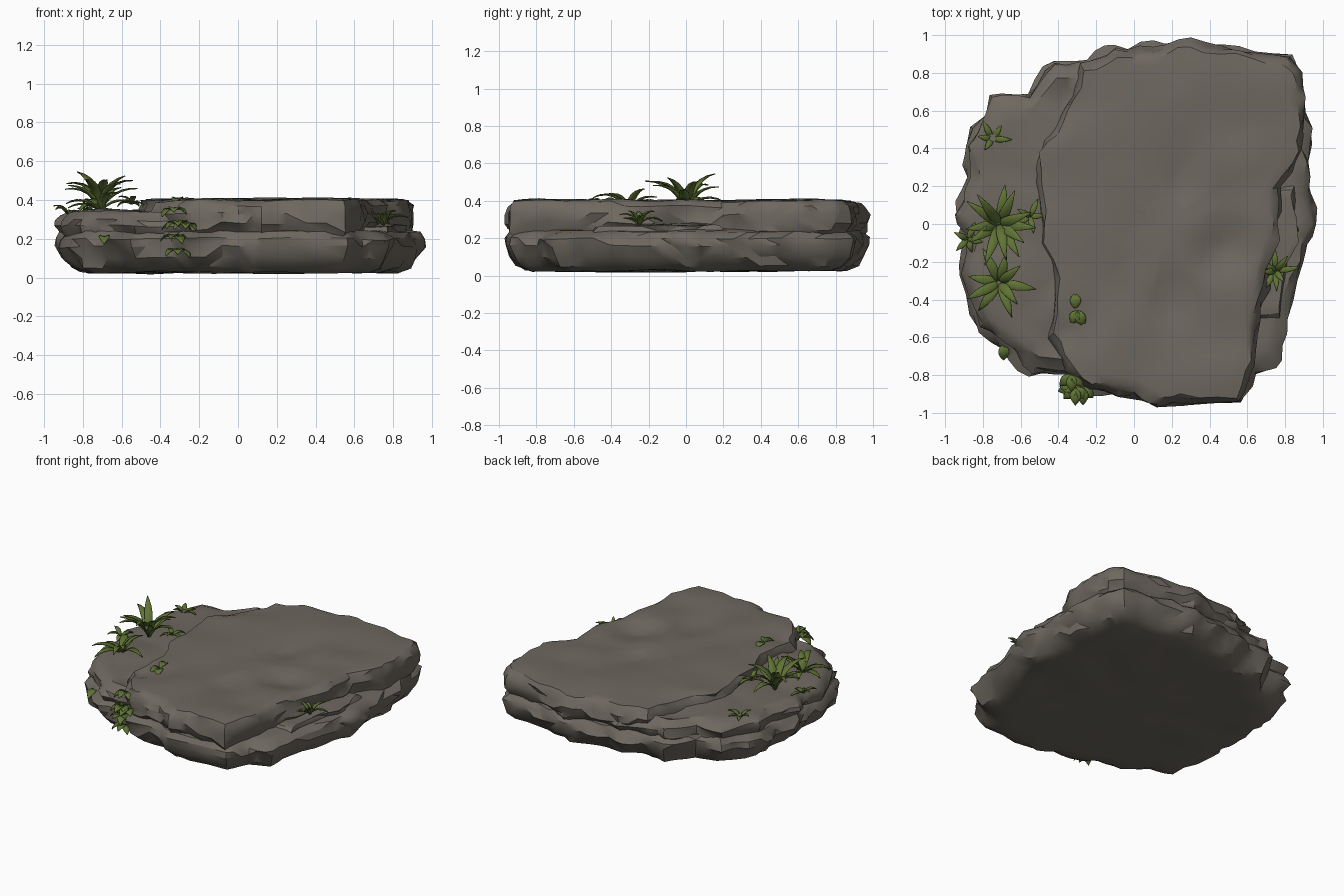
import bpy, bmesh, math, random
from mathutils import Vector, noise

random.seed(4)
if "Cube" in bpy.data.objects:
    bpy.data.objects.remove(bpy.data.objects["Cube"])


def material(name, color):
    mat = bpy.data.materials.new(name)
    mat.use_nodes = True
    mat.diffuse_color = (*color, 1)
    bsdf = mat.node_tree.nodes["Principled BSDF"]
    bsdf.inputs["Base Color"].default_value = (*color, 1)
    bsdf.inputs["Roughness"].default_value = 0.9
    return mat


ROCK = material("warm grey rock", (0.155, 0.138, 0.115))
LEAF = material("olive green leaf", (0.115, 0.17, 0.035))


def finish(name, bm, mat, angle):
    mesh = bpy.data.meshes.new(name)
    bm.to_mesh(mesh)
    bm.free()
    mesh.materials.append(mat)
    obj = bpy.data.objects.new(name, mesh)
    bpy.context.collection.objects.link(obj)
    bpy.ops.object.select_all(action="DESELECT")
    obj.select_set(True)
    bpy.context.view_layer.objects.active = obj
    bpy.ops.object.shade_smooth_by_angle(angle=math.radians(angle))
    return obj


# Hollows worn into the upper surfaces: x, y, radius, depth
HOLLOWS = [(0.48, -0.12, .2, .04), (0.2, -0.4, .16, .04), (-0.35, 0.67, .1, .05),
           (-0.4, -0.6, .1, .04), (0.25, 0.2, .12, .02)]


def chip(p, size, seed):
    """Angular lumps: cell distances give flat facets with creases."""
    d, _ = noise.voronoi(Vector((p.x, p.y, p.z * 2.2)) / size + Vector((seed, seed, seed)))
    return d[1] - d[0]


def slab(name, outline, center, sides, top, seed):
    """Stacked rings (inset scale, height) closed by a worn top and a flat base."""
    c = Vector(center)
    pts = []
    for i, a in enumerate(outline):
        a, b = Vector(a), Vector(outline[(i + 1) % len(outline)])
        pts += [a.lerp(b, t / 3) for t in range(3)]
    rings = [(k, sides[0][1], 0) for k in (.25, .5, .75)]
    rings += [(k, z, 1) for k, z in sides]
    rings += [(k, top, .4) for k in (.9, .82, .73, .63, .52, .4, .28, .15)]
    bm = bmesh.new()
    loops = []
    for k, z, rough in rings:
        loop = []
        for q in pts:
            p = c + (q - c) * k
            v = Vector((p.x, p.y, z))
            lump = chip(v, .2, seed) - .3
            out = (q - c).normalized() * lump * .07 * (rough == 1)
            v.x += out.x
            v.y += out.y
            v.z += noise.noise(v * 3.5 + Vector((seed, 0, 0))) * .016
            if z == top:
                v.z += (chip(v, .45, seed) - .4) * .018
                for hx, hy, r, depth in HOLLOWS:
                    d = math.hypot(v.x - hx, v.y - hy) / r
                    v.z -= depth * max(0, 1 - d)
            loop.append(bm.verts.new(v))
        loops.append(loop)
    n = len(pts)
    for lo, hi in zip(loops, loops[1:]):
        for i in range(n):
            j = (i + 1) % n
            bm.faces.new((lo[i], lo[j], hi[j], hi[i]))
    bm.faces.new(loops[0][::-1])
    bm.faces.new(loops[-1])
    bmesh.ops.triangulate(bm, faces=bm.faces)
    bmesh.ops.recalc_face_normals(bm, faces=bm.faces)
    return finish(name, bm, ROCK, 32)


# Broad base layer
base = [(.96, 0), (.93, .25), (.93, .5), (.9, .8), (.84, .9), (.55, .93), (.3, .99),
        (.1, .94), (-.1, .94), (-.25, .87), (-.43, .88), (-.57, .7), (-.75, .67),
        (-.9, .42), (-.89, .25), (-.94, .05), (-.9, -.1), (-.93, -.27), (-.83, -.58),
        (-.7, -.66), (-.55, -.8), (-.35, -.81), (-.25, -.9), (0, -.92), (.12, -.98),
        (.57, -.95), (.65, -.8), (.78, -.72), (.81, -.5), (.9, -.2)]
slab("base_layer", base, (0, 0),
     [(.87, .025), (.93, .05), (.97, .1), (1, .16), (1, .2), (.96, .235)], .25, 1)

# Middle shelf, exposed on the left
shelf = [(.3, .9), (-.1, .92), (-.25, .86), (-.42, .86), (-.56, .69), (-.74, .65),
         (-.89, .42), (-.87, .25), (-.95, .05), (-.89, -.1), (-.93, -.27), (-.82, -.55),
         (-.68, -.64), (-.53, -.78), (-.34, -.8), (-.1, -.85), (.3, -.8), (.5, 0)]
slab("left_shelf", shelf, (-.3, 0),
     [(.94, .2), (.98, .23), (1, .27), (.99, .3), (.95, .325)], .345, 5)

# Upper cap
cap = [(.77, 0), (.78, .2), (.9, .4), (.91, .6), (.89, .8), (.83, .89), (.55, .92),
       (.3, .98), (.1, .93), (-.1, .92), (-.28, .84), (-.36, .62), (-.48, .45),
       (-.53, .22), (-.5, 0), (-.42, -.3), (-.45, -.6), (-.36, -.78), (-.24, -.88),
       (0, -.91), (.12, -.98), (.25, -.95), (.56, -.96), (.64, -.75), (.66, -.5), (.71, -.25)]
slab("upper_cap", cap, (.15, 0),
     [(.95, .2), (.97, .24), (1, .28), (1, .33), (.99, .37), (.96, .395)], .405, 9)

# Small loose ledge on the right
ledge = [(.88, -.02), (.84, .18), (.7, .2), (.6, -.5), (.77, -.48), (.8, -.25)]
slab("right_ledge", ledge, (.74, -.1), [(1, .2), (1, .24), (.95, .265)], .275, 3)


def blade(bm, root, heading, length, width, pitch, droop):
    """Arching leaf with a folded midrib and a pointed tip."""
    side = Vector((-math.sin(heading), math.cos(heading), 0))
    p, steps, rows = Vector(root), 6, []
    for i in range(steps + 1):
        t = i / steps
        a = pitch - droop * t
        w = width * (math.sin(math.pi * (.08 + .92 * t ** .9)) + .03)
        fold = Vector((0, 0, w * .3))
        rows.append([bm.verts.new(v) for v in
                     (p - side * w + fold, p, p + side * w + fold)])
        p = p + Vector((math.cos(heading) * math.cos(a),
                        math.sin(heading) * math.cos(a), math.sin(a))) * length / steps
    for a, b in zip(rows, rows[1:]):
        for i in range(2):
            bm.faces.new((a[i], b[i], b[i + 1], a[i + 1]))


def add_leaves(name, bm):
    obj = finish(name, bm, LEAF, 50)
    mod = obj.modifiers.new("thickness", "SOLIDIFY")
    mod.thickness = .005
    return obj


def rosette(name, root, count, length, width, pitch):
    bm = bmesh.new()
    for i in range(count):
        heading = math.tau * i / count + random.uniform(-.2, .2)
        blade(bm, root, heading, length * random.uniform(.8, 1.1), width,
              pitch + random.uniform(-.3, .35), random.uniform(1.1, 1.7))
    add_leaves(name, bm)


rosette("large_fern", (-.71, 0, .34), 12, .29, .026, 1.1)
rosette("front_fern", (-.71, -.31, .34), 9, .22, .024, .9)
rosette("small_fern", (-.75, .45, .32), 6, .11, .015, .8)
rosette("offshoot_fern", (-.55, .04, .38), 5, .1, .014, .7)
rosette("edge_fern", (-.88, -.08, .33), 5, .1, .015, .7)
rosette("right_fern", (.75, -.25, .27), 8, .14, .015, 1)


# Creeper with rounded leaves trailing over the front edge
def creeper(name, spots):
    bm = bmesh.new()
    for x, y, z, count in spots:
        for i in range(count):
            blade(bm, (x, y, z), -math.pi / 2 + (i - (count - 1) / 2) * .85,
                  random.uniform(.08, .1), .027, random.uniform(.1, .5), 1.3)
    add_leaves(name, bm)


creeper("front_creeper", [(-.33, -.8, .35, 3), (-.31, -.87, .28, 5), (-.27, -.87, .27, 3),
                          (-.32, -.86, .21, 4), (-.31, -.85, .14, 3)])
creeper("top_creeper", [(-.3, -.46, .4, 2), (-.31, -.37, .4, 1), (-.69, -.64, .21, 1)])
